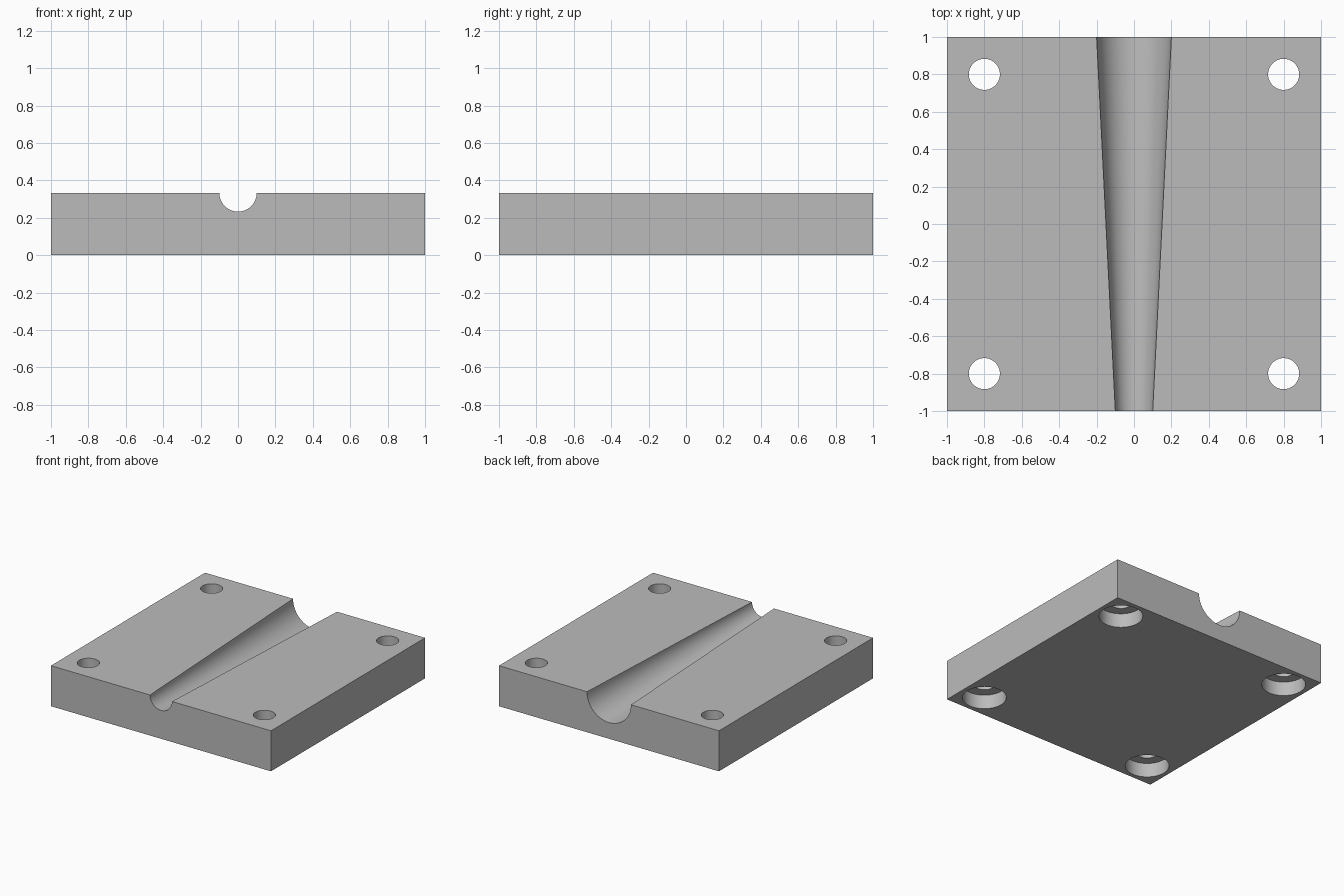
import bpy
import math

default_cube = bpy.data.objects.get("Cube")
if default_cube:
    bpy.data.objects.remove(default_cube, do_unlink=True)

HEIGHT = 0.333
HOLE_RADIUS, BORE_RADIUS, BORE_DEPTH = 0.083, 0.165, 0.117
HOLE_OFFSET = 0.8

grey = bpy.data.materials.new("plain_grey")
grey.use_nodes = True
grey.diffuse_color = (0.5, 0.5, 0.5, 1)
for node in grey.node_tree.nodes:
    if node.type == "BSDF_PRINCIPLED":
        node.inputs["Base Color"].default_value = grey.diffuse_color


def cut(target, name, bottom, top, length, location, rotation=(0, 0, 0)):
    """Subtract a round, optionally tapered, cutter from the target."""
    bpy.ops.mesh.primitive_cone_add(vertices=64, radius1=bottom, radius2=top,
                                    depth=length, location=location, rotation=rotation)
    cutter = bpy.context.object
    cutter.name = name
    cutter.hide_render = True
    cutter.data.materials.append(grey)
    bpy.context.view_layer.objects.active = target
    modifier = target.modifiers.new(name, "BOOLEAN")
    modifier.operation = "DIFFERENCE"
    modifier.solver = "EXACT"
    modifier.object = cutter
    bpy.ops.object.modifier_apply(modifier=name)
    bpy.data.objects.remove(cutter, do_unlink=True)


# Square plate
bpy.ops.mesh.primitive_cube_add(size=1, location=(0, 0, HEIGHT / 2))
plate = bpy.context.object
plate.name = "grooved_plate"
plate.scale = (2, 2, HEIGHT)
bpy.ops.object.transform_apply(location=True, rotation=False, scale=True)
plate.data.materials.append(grey)

# Tapered half-round groove, widening towards the back
cut(plate, "groove", 0.09, 0.21, 2.4, (0, 0, HEIGHT), (-math.pi / 2, 0, 0))

# Corner screw holes, counterbored from below
for x in (-HOLE_OFFSET, HOLE_OFFSET):
    for y in (-HOLE_OFFSET, HOLE_OFFSET):
        cut(plate, "screw_hole", HOLE_RADIUS, HOLE_RADIUS, 1, (x, y, 0))
        cut(plate, "counterbore", BORE_RADIUS, BORE_RADIUS, 2 * BORE_DEPTH, (x, y, 0))

# Smooth curved walls with sharp rims
bpy.ops.object.select_all(action="DESELECT")
plate.select_set(True)
bpy.context.view_layer.objects.active = plate
bpy.ops.object.shade_smooth_by_angle(angle=math.radians(30))
